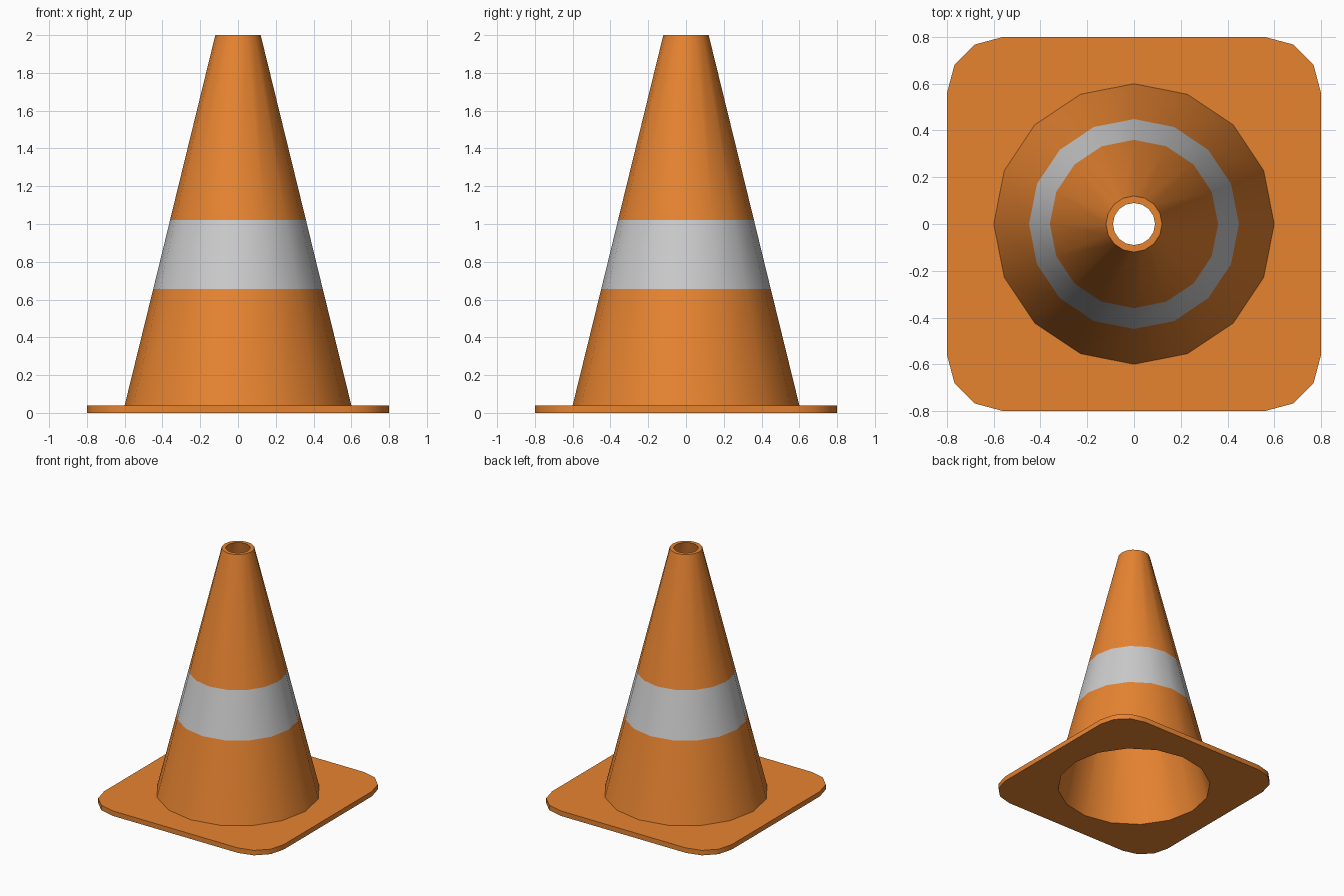
import bpy, bmesh
from math import cos, sin, radians, tau

if "Cube" in bpy.data.objects:
    bpy.data.objects.remove(bpy.data.objects["Cube"])

SIDES = 16


def circle(r, z):
    return [(r * cos(tau * i / SIDES), r * sin(tau * i / SIDES), z)
            for i in range(1, SIDES + 1)]


def rounded_square(half, r, z):
    # Four corners of four points each, matching the 16 sides of the cone
    c = half - r
    pts = []
    for k, (sx, sy) in enumerate([(1, 1), (-1, 1), (-1, -1), (1, -1)]):
        for j in range(4):
            a = radians(90 * k + 30 * j)
            pts.append((sx * c + r * cos(a), sy * c + r * sin(a), z))
    return pts


def material(name, rgb):
    m = bpy.data.materials.new(name)
    m.diffuse_color = (*rgb, 1)
    m.use_nodes = True
    m.node_tree.nodes["Principled BSDF"].inputs["Base Color"].default_value = m.diffuse_color
    return m


# Rings running over the base plate, up the outside, and down the hollow inside
rings = [
    rounded_square(0.8, 0.24, 0.0),
    rounded_square(0.8, 0.24, 0.04),
    circle(0.60, 0.04),
    circle(0.449, 0.655),
    circle(0.36, 1.02),
    circle(0.12, 2.0),
    circle(0.09, 2.0),
    circle(0.577, 0.0),
]
BAND = 3  # strip between rings 3 and 4 is the reflective band

bm = bmesh.new()
loops = [[bm.verts.new(p) for p in ring] for ring in rings]
for n, lower in enumerate(loops):
    upper = loops[(n + 1) % len(loops)]
    for i in range(SIDES):
        j = (i + 1) % SIDES
        f = bm.faces.new((lower[i], lower[j], upper[j], upper[i]))
        f.material_index = 1 if n == BAND else 0
bmesh.ops.recalc_face_normals(bm, faces=bm.faces)

mesh = bpy.data.meshes.new("traffic_cone")
bm.to_mesh(mesh)
bm.free()
mesh.materials.append(material("orange_plastic", (0.8, 0.23, 0.03)))
mesh.materials.append(material("reflective_grey", (0.8, 0.8, 0.8)))

# Smooth around the cone, sharp at the rims and plate edges
cone = bpy.data.objects.new("traffic_cone", mesh)
bpy.context.collection.objects.link(cone)
bpy.context.view_layer.objects.active = cone
cone.select_set(True)
bpy.ops.object.shade_smooth_by_angle(angle=radians(40))
